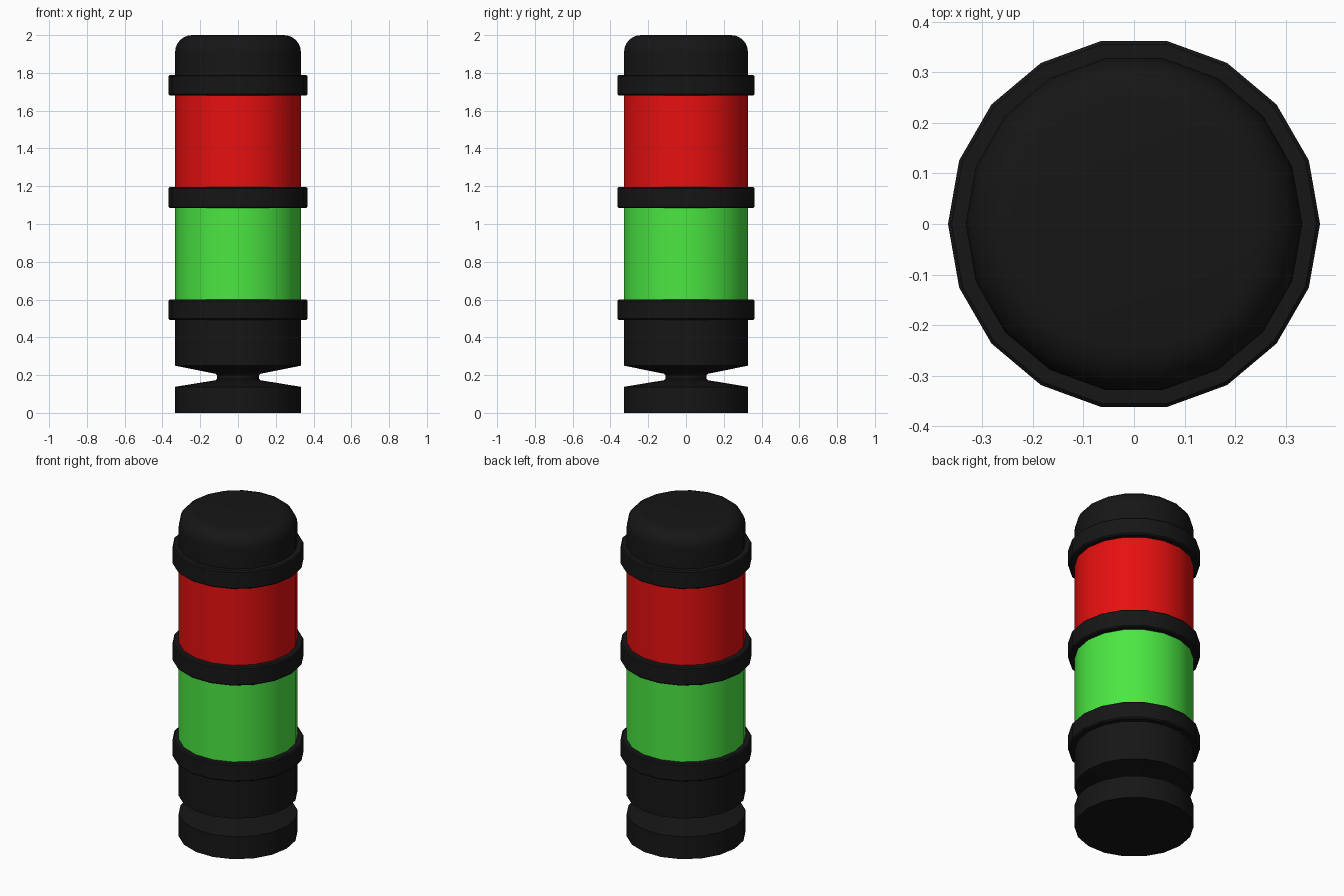
import bpy, bmesh
from math import sin, cos, pi, radians

if "Cube" in bpy.data.objects:
    bpy.data.objects.remove(bpy.data.objects["Cube"])

SIDES = 18
R_BODY, R_RING, R_NECK = 0.333, 0.368, 0.11


def material(name, color):
    m = bpy.data.materials.new(name)
    m.diffuse_color = (*color, 1)
    m.use_nodes = True
    m.node_tree.nodes["Principled BSDF"].inputs["Base Color"].default_value = m.diffuse_color
    return m


black = material("black_plastic", (0.008, 0.008, 0.008))
red = material("red_lens", (0.8, 0.005, 0.005))
green = material("green_lens", (0.07, 0.8, 0.055))


def lathe(name, profile, mat, closed=False):
    """Revolve (radius, z) points, bottom to top, around z."""
    bm = bmesh.new()
    loops = [[bm.verts.new((r * cos(2 * pi * i / SIDES), r * sin(2 * pi * i / SIDES), z))
              for i in range(SIDES)] for r, z in profile]
    pairs = list(zip(loops, loops[1:]))
    if closed:
        pairs.append((loops[-1], loops[0]))
    else:
        bm.faces.new(loops[0][::-1])
        bm.faces.new(loops[-1])
    for lo, hi in pairs:
        for i in range(SIDES):
            j = (i + 1) % SIDES
            bm.faces.new((lo[i], lo[j], hi[j], hi[i]))
    bmesh.ops.recalc_face_normals(bm, faces=bm.faces)
    mesh = bpy.data.meshes.new(name)
    bm.to_mesh(mesh)
    bm.free()
    obj = bpy.data.objects.new(name, mesh)
    bpy.context.collection.objects.link(obj)
    mesh.materials.append(mat)
    bpy.ops.object.select_all(action='DESELECT')
    bpy.context.view_layer.objects.active = obj
    obj.select_set(True)
    bpy.ops.object.shade_smooth_by_angle(angle=radians(30))
    return obj


# Base with pinched neck
lathe("base", [(R_BODY, 0), (R_BODY, 0.138), (R_NECK + 0.008, 0.173), (R_NECK, 0.181),
               (R_NECK, 0.199), (R_NECK + 0.008, 0.207), (R_BODY, 0.25), (R_BODY, 0.5)], black)

# Lit sections
lathe("green_section", [(R_BODY, 0.5), (R_BODY, 1.19)], green)
lathe("red_section", [(R_BODY, 1.19), (R_BODY, 1.74)], red)

# Rounded cap
f = 0.09
cap = [(R_BODY, 1.74)] + [(R_BODY - f + f * cos(a * pi / 12), 2 - f + f * sin(a * pi / 12))
                          for a in range(7)]
lathe("cap", cap, black)

# Collars, slightly bevelled on the outside
b = 0.007
for name, z0, z1 in (("lower_collar", 0.492, 0.6), ("middle_collar", 1.084, 1.196),
                     ("upper_collar", 1.68, 1.79)):
    lathe(name, [(R_BODY - 0.01, z0), (R_RING - b, z0), (R_RING, z0 + b), (R_RING, z1 - b),
                 (R_RING - b, z1), (R_BODY - 0.01, z1)], black, closed=True)
